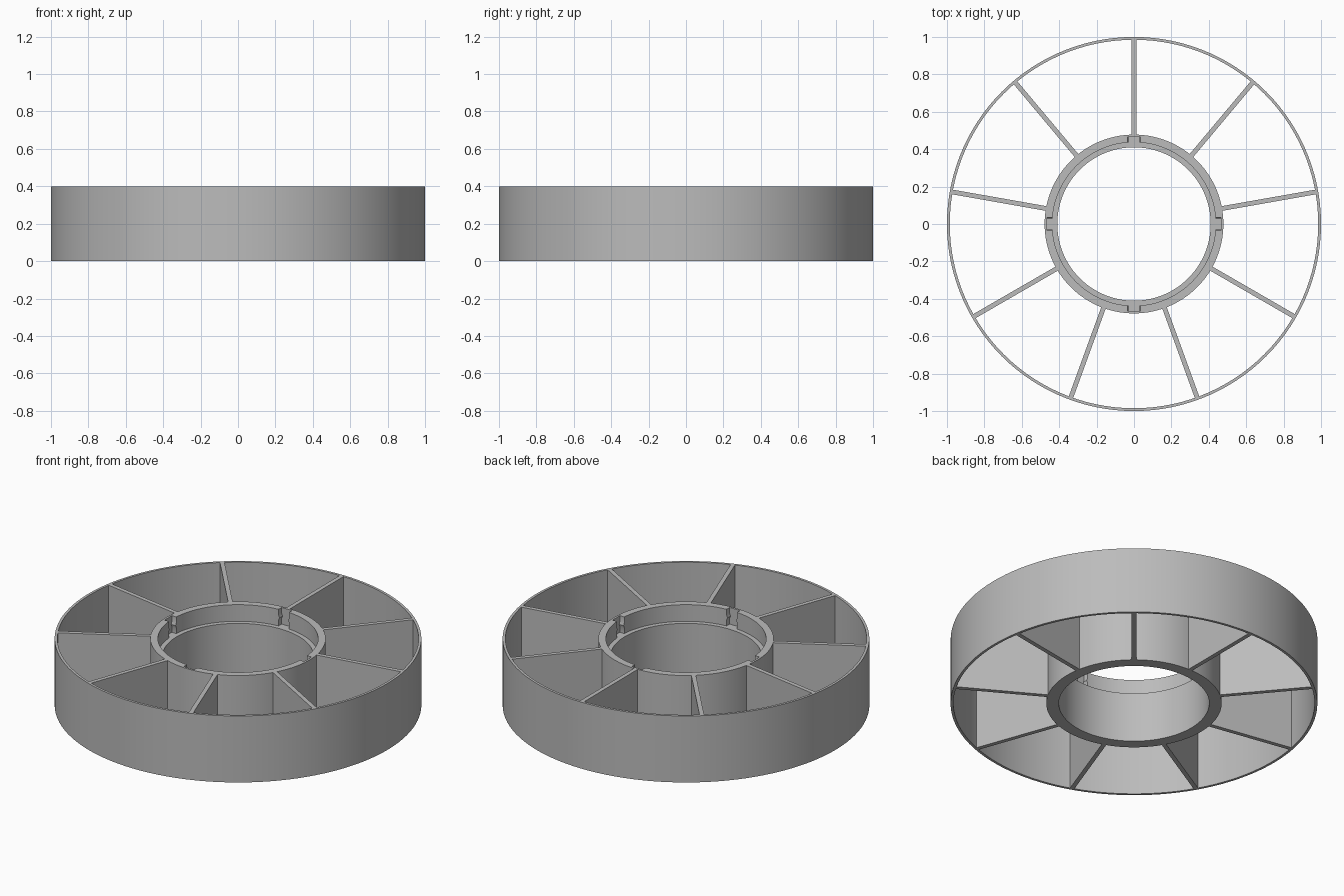
import bpy, bmesh, math
from mathutils import Matrix, Vector

HEIGHT = 0.4
LEDGE = 0.3
SEGMENTS = 120

if "Cube" in bpy.data.objects:
    bpy.data.objects.remove(bpy.data.objects["Cube"])

grey = bpy.data.materials.new("plain grey")
grey.use_nodes = True
grey.diffuse_color = (0.5, 0.5, 0.5, 1)
grey.node_tree.nodes["Principled BSDF"].inputs["Base Color"].default_value = (0.5, 0.5, 0.5, 1)


def add_object(name, bm):
    bmesh.ops.recalc_face_normals(bm, faces=bm.faces)
    mesh = bpy.data.meshes.new(name)
    bm.to_mesh(mesh)
    bm.free()
    mesh.materials.append(grey)
    obj = bpy.data.objects.new(name, mesh)
    bpy.context.collection.objects.link(obj)
    return obj


def lathe(name, profile):
    """Revolve a closed (radius, height) profile about z."""
    bm = bmesh.new()
    rings = []
    for i in range(SEGMENTS):
        a = math.tau * i / SEGMENTS
        rings.append([bm.verts.new((r * math.cos(a), r * math.sin(a), z)) for r, z in profile])
    n = len(profile)
    for i, ring in enumerate(rings):
        after = rings[(i + 1) % SEGMENTS]
        for j in range(n):
            k = (j + 1) % n
            bm.faces.new((ring[j], after[j], after[k], ring[k]))
    return add_object(name, bm)


def radial_prism(name, outline, start, end, angle):
    """Extrude a (sideways, height) outline outward from the axis at an angle."""
    bm = bmesh.new()
    face = bm.faces.new([bm.verts.new((start, s, z)) for s, z in outline])
    out = bmesh.ops.extrude_face_region(bm, geom=[face])
    moved = [v for v in out["geom"] if isinstance(v, bmesh.types.BMVert)]
    bmesh.ops.translate(bm, verts=moved, vec=Vector((end - start, 0, 0)))
    bmesh.ops.rotate(bm, verts=bm.verts, matrix=Matrix.Rotation(angle, 3, "Z"))
    return add_object(name, bm)


def shade(obj):
    bpy.ops.object.select_all(action="DESELECT")
    obj.select_set(True)
    bpy.context.view_layer.objects.active = obj
    bpy.ops.object.shade_smooth_by_angle(angle=math.radians(30))


# Thin outer wall
outer_wall = lathe("outer_wall", [(0.985, 0), (1, 0), (1, HEIGHT), (0.985, HEIGHT)])
shade(outer_wall)

# Hub with a stepped bore
hub = lathe("hub", [(0.41, 0), (0.478, 0), (0.478, HEIGHT),
                    (0.437, HEIGHT), (0.437, LEDGE), (0.41, LEDGE)])

# Four notches with pinched sides, cut into the upper bore
half = [(0.035, LEDGE), (0.035, 0.335), (0.029, 0.35), (0.035, 0.365), (0.035, HEIGHT + 0.02)]
notch = half + [(-s, z) for s, z in reversed(half)]
for i in range(4):
    cutter = radial_prism("notch_cutter", notch, 0.425, 0.465, i * math.pi / 2)
    cutter.hide_render = True
    cut = hub.modifiers.new("notch", "BOOLEAN")
    cut.operation = "DIFFERENCE"
    cut.solver = "EXACT"
    cut.object = cutter
    bpy.context.view_layer.objects.active = hub
    bpy.ops.object.modifier_apply(modifier=cut.name)
    bpy.data.objects.remove(cutter)
shade(hub)

# Nine spokes dividing the tray into compartments
spoke = [(-0.0125, 0), (0.0125, 0), (0.0125, HEIGHT), (-0.0125, HEIGHT)]
for i in range(9):
    radial_prism(f"spoke_{i + 1}", spoke, 0.475, 0.987, math.radians(90 + 40 * i))
